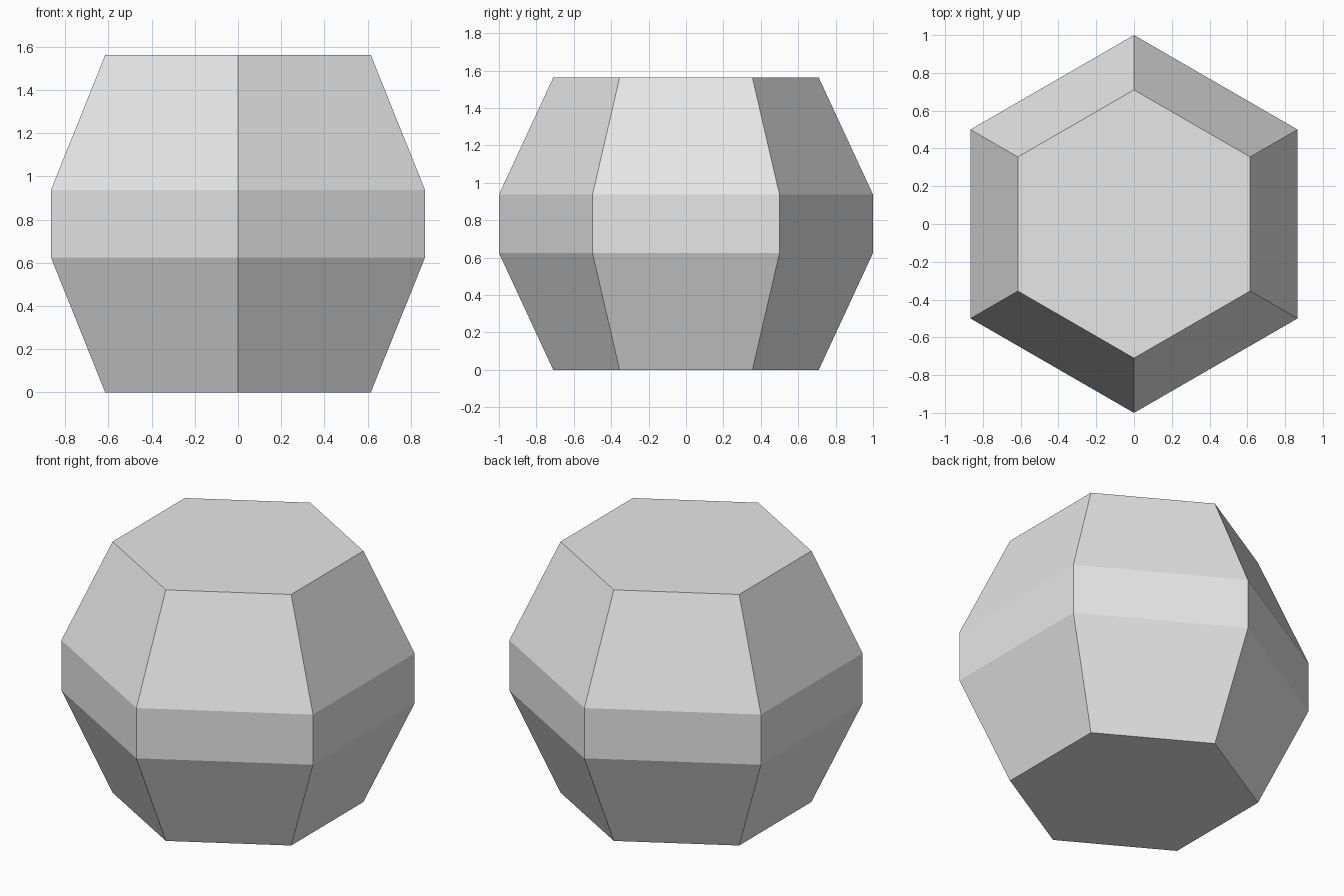
import bpy
import bmesh
from math import cos, sin, radians

cube = bpy.data.objects.get("Cube")
if cube:
    bpy.data.objects.remove(cube, do_unlink=True)

# Plain grey material
grey = bpy.data.materials.new("light_grey")
grey.use_nodes = True
colour = (0.8, 0.8, 0.8, 1)
grey.diffuse_color = colour
grey.node_tree.nodes["Principled BSDF"].inputs["Base Color"].default_value = colour

# Profile of the solid: radius and height of each hexagonal ring
SIDES = 6
PROFILE = [(0.71, 0), (1, 0.625), (1, 0.9375), (0.71, 1.5625)]

bm = bmesh.new()
rings = []
for radius, z in PROFILE:
    angles = [radians(90 + 360 * i / SIDES) for i in range(SIDES)]
    rings.append([bm.verts.new((radius * cos(a), radius * sin(a), z)) for a in angles])

# Sloped lower sides, upright band and sloped upper sides
for low, high in zip(rings, rings[1:]):
    for i in range(SIDES):
        j = (i + 1) % SIDES
        bm.faces.new((low[i], low[j], high[j], high[i]))

# Flat base and top
bm.faces.new(rings[0][::-1])
bm.faces.new(rings[-1])

mesh = bpy.data.meshes.new("hexagonal_body")
bm.to_mesh(mesh)
bm.free()
mesh.materials.append(grey)
body = bpy.data.objects.new("hexagonal_body", mesh)
bpy.context.collection.objects.link(body)
